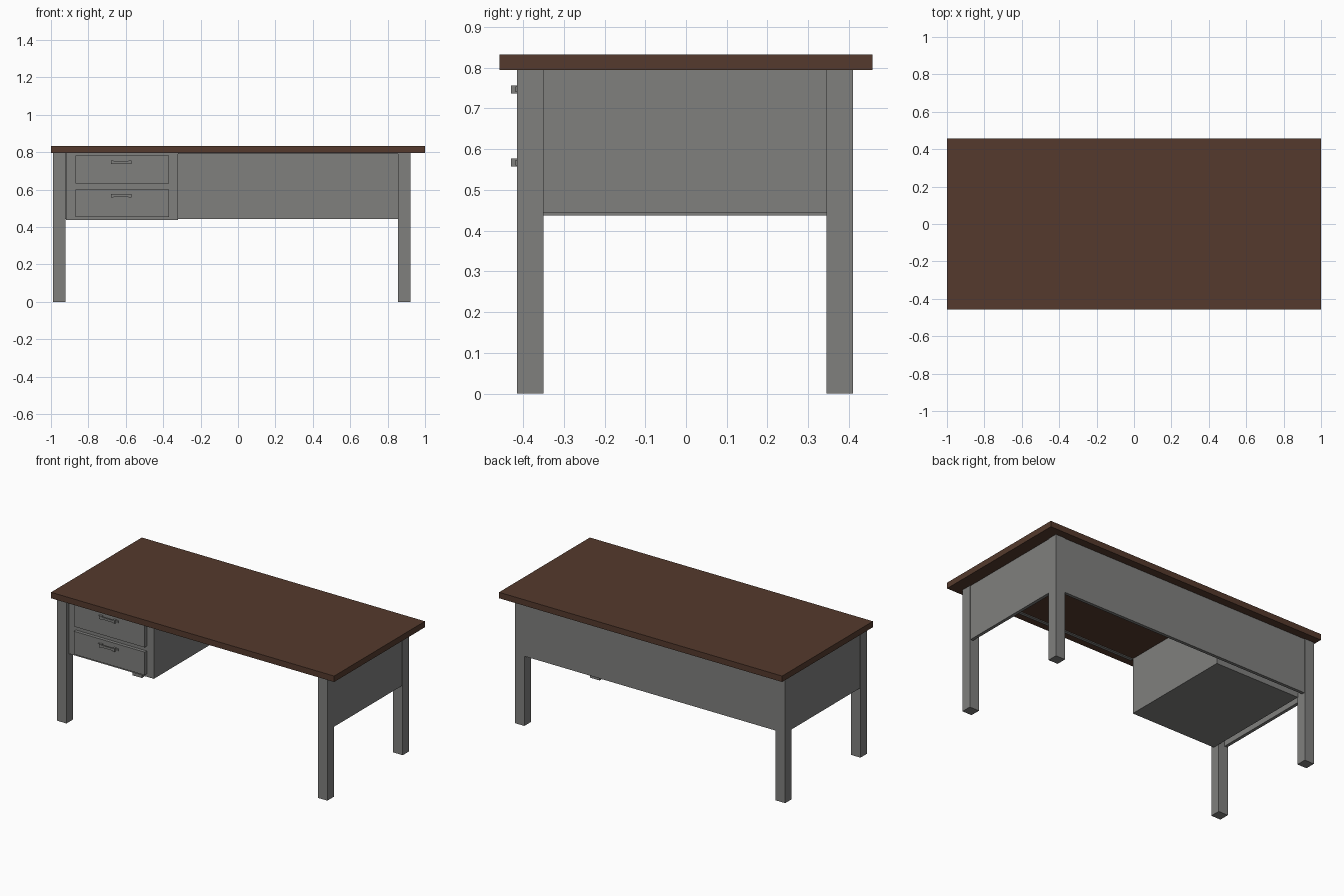
import bpy

if "Cube" in bpy.data.objects:
    bpy.data.objects.remove(bpy.data.objects["Cube"])


def material(name, rgb):
    m = bpy.data.materials.new(name)
    m.diffuse_color = (*rgb, 1)
    m.use_nodes = True
    m.node_tree.nodes["Principled BSDF"].inputs["Base Color"].default_value = m.diffuse_color
    return m


WOOD = material("dark brown wood", (0.09, 0.042, 0.026))
GREY = material("grey paint", (0.215, 0.215, 0.208))


def box(name, x, y, z, mat=GREY):
    """Box from (min, max) ranges on each axis."""
    bpy.ops.mesh.primitive_cube_add(
        size=1, location=[(a + b) / 2 for a, b in (x, y, z)])
    ob = bpy.context.object
    ob.name = name
    ob.scale = [b - a for a, b in (x, y, z)]
    bpy.ops.object.transform_apply(location=False, rotation=False, scale=True)
    ob.data.materials.append(mat)
    return ob


TOP_Z = 0.795
PANEL_Z = (0.443, TOP_Z)
LEFT, RIGHT = (-0.988, -0.921), (0.855, 0.922)
FRONT, BACK = (-0.415, -0.35), (0.345, 0.41)

# Desktop
box("desktop", (-1, 1), (-0.458, 0.458), (TOP_Z, 0.833), WOOD)

# Legs
for side, x in (("left", LEFT), ("right", RIGHT)):
    for end, y in (("front", FRONT), ("back", BACK)):
        box(f"{end}_{side}_leg", x, y, (0, TOP_Z))

# Side and back panels between the legs, and a thin rail under the front edge
box("left_panel", (-0.984, -0.964), (FRONT[1], BACK[0]), PANEL_Z)
box("right_panel", (0.898, 0.918), (FRONT[1], BACK[0]), PANEL_Z)
box("back_panel", (LEFT[1], RIGHT[0]), (0.386, 0.406), PANEL_Z)
box("front_rail", (-0.32, RIGHT[0]), (-0.41, -0.39), (0.79, TOP_Z))

# Drawer cabinet
box("drawer_cabinet", (-0.92, -0.32), (-0.392, 0.35), (0.437, TOP_Z))

# Drawers with bow handles
for label, z0, z1, hz in (("upper", 0.632, 0.784, 0.747),
                          ("lower", 0.455, 0.602, 0.567)):
    box(f"{label}_drawer_front", (-0.87, -0.37), (-0.413, -0.39), (z0, z1))
    bar = (hz - 0.007, hz + 0.007)
    box(f"{label}_handle_bar", (-0.67, -0.58), (-0.43, -0.422), bar)
    for side, tab, post in (("left", (-0.695, -0.67), (-0.68, -0.665)),
                            ("right", (-0.58, -0.555), (-0.585, -0.57))):
        box(f"{label}_handle_{side}_tab", tab, (-0.419, -0.412), bar)
        box(f"{label}_handle_{side}_post", post, (-0.43, -0.412),
            (hz - 0.01, hz + 0.01))
